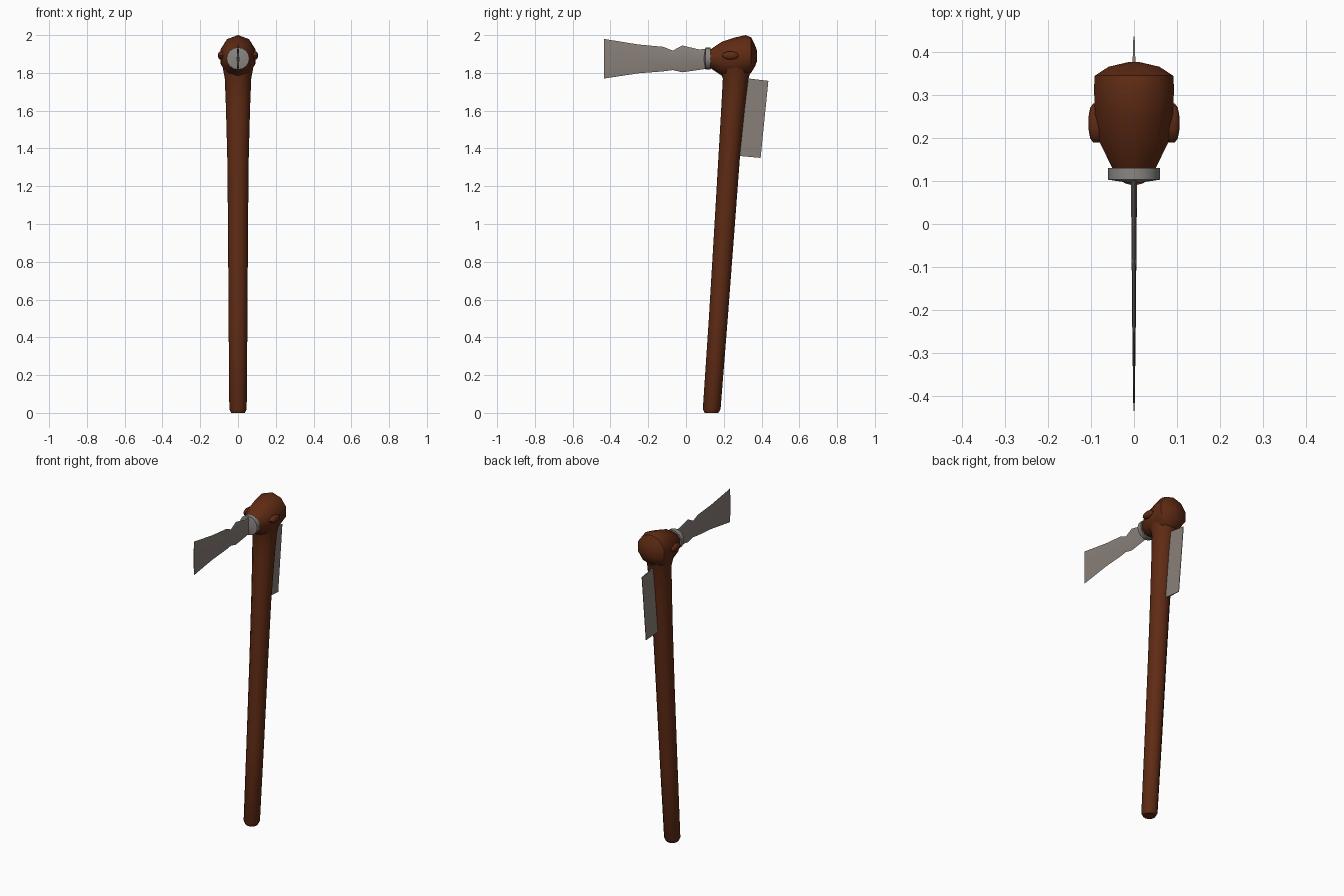
import bpy, bmesh, math

if "Cube" in bpy.data.objects:
    bpy.data.objects.remove(bpy.data.objects["Cube"])


def material(name, rgb):
    m = bpy.data.materials.new(name)
    m.diffuse_color = (*rgb, 1)
    m.use_nodes = True
    m.node_tree.nodes["Principled BSDF"].inputs["Base Color"].default_value = m.diffuse_color
    return m


WOOD = material("dark wood", (0.115, 0.024, 0.007))
STEEL = material("worn steel", (0.25, 0.215, 0.19))
COLLAR = material("collar steel", (0.25, 0.235, 0.225))


def loft(name, rings, mat, angle=40):
    """Skin a list of equal-length point rings and cap both ends."""
    bm = bmesh.new()
    loops = [[bm.verts.new(p) for p in r] for r in rings]
    n = len(loops[0])
    for a, b in zip(loops, loops[1:]):
        for i in range(n):
            j = (i + 1) % n
            bm.faces.new((a[i], a[j], b[j], b[i]))
    bm.faces.new(loops[0])
    bm.faces.new(loops[-1])
    bmesh.ops.recalc_face_normals(bm, faces=bm.faces)
    me = bpy.data.meshes.new(name)
    bm.to_mesh(me)
    bm.free()
    me.materials.append(mat)
    ob = bpy.data.objects.new(name, me)
    bpy.context.collection.objects.link(ob)
    bpy.ops.object.select_all(action='DESELECT')
    ob.select_set(True)
    bpy.context.view_layer.objects.active = ob
    bpy.ops.object.shade_smooth_by_angle(angle=math.radians(angle))
    return ob


def circle(n, start=0.0):
    return [(math.cos(start + math.tau * i / n), math.sin(start + math.tau * i / n)) for i in range(n)]


def ring_z(z, y, rx, ry, n=12):
    return [(rx * c, y + ry * s, z) for c, s in circle(n)]


def ring_y(y, lo, hi, hw, n=10):
    mid, h = (lo + hi) / 2, (hi - lo) / 2
    return [(hw * c, y, mid + h * s) for c, s in circle(n, math.pi / 2)]


# leaning wooden handle, flaring into the head
loft("handle", [ring_z(*r) for r in (
    (0.0, 0.135, 0.036, 0.036), (0.02, 0.136, 0.046, 0.047),
    (0.5, 0.171, 0.050, 0.050), (1.0, 0.205, 0.053, 0.054),
    (1.36, 0.229, 0.057, 0.057), (1.62, 0.250, 0.064, 0.063),
    (1.77, 0.263, 0.070, 0.068), (1.84, 0.262, 0.083, 0.090))], WOOD)

# knobbly wooden head
loft("head", [ring_y(*r) for r in (
    (0.13, 1.825, 1.925, 0.053), (0.19, 1.785, 1.965, 0.084),
    (0.25, 1.77, 1.985, 0.095), (0.315, 1.78, 2.0, 0.098),
    (0.345, 1.80, 1.988, 0.096), (0.366, 1.835, 1.945, 0.062),
    (0.377, 1.865, 1.915, 0.012))], WOOD)

# oval knobs on both sides of the head
for side, s in (("left", -1), ("right", 1)):
    loft("knob_" + side, [[(s * x, 0.235 + 0.045 * r * c, 1.892 + 0.022 * r * q) for c, q in circle(10)]
                          for x, r in ((0.07, 1), (0.095, 1), (0.102, 0.8), (0.106, 0.3))], WOOD)

# round collar between head and blade
loft("collar", [ring_y(*r, n=16) for r in (
    (0.13, 1.817, 1.935, 0.06), (0.103, 1.817, 1.935, 0.06), (0.096, 1.86, 1.89, 0.012))], COLLAR)

# flared front blade, thinning to its edge
loft("front_blade", [ring_y(*r, n=8) for r in (
    (0.11, 1.822, 1.928, 0.007), (0.07, 1.816, 1.924, 0.007), (-0.02, 1.803, 1.945, 0.006),
    (-0.07, 1.815, 1.918, 0.006), (-0.12, 1.808, 1.938, 0.005),
    (-0.25, 1.798, 1.95, 0.004), (-0.435, 1.77, 1.98, 0.0015))], STEEL)

# rear blade set into the back of the handle
loft("rear_blade", [[(-t, y0, z0), (t, y0, z0), (t, y1, z1), (-t, y1, z1)]
                    for t, y0, z0, y1, z1 in (
                        (0.006, 0.25, 1.363, 0.29, 1.775),
                        (0.0015, 0.395, 1.35, 0.436, 1.758))], STEEL)
